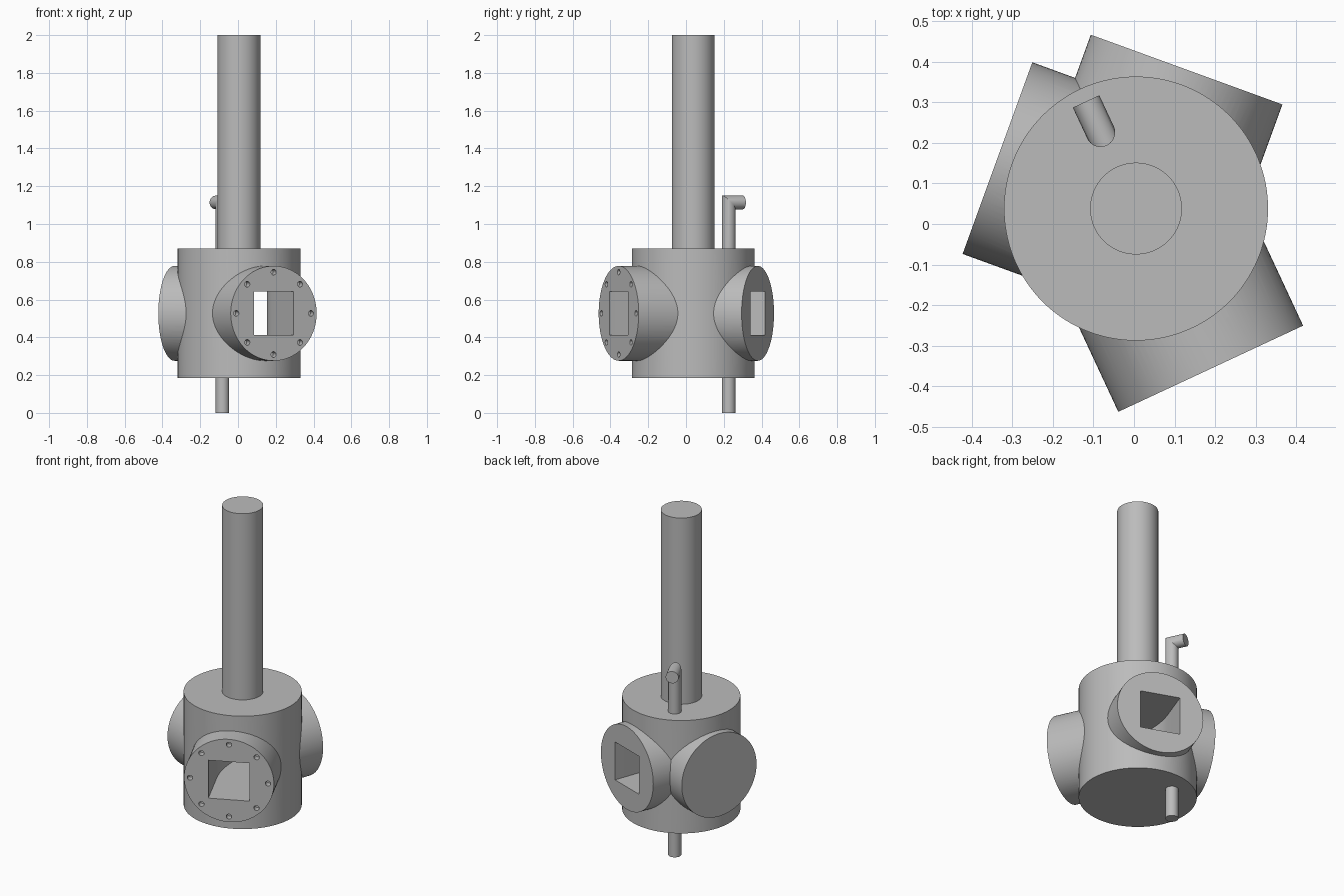
import bpy, bmesh
from math import radians, sin, cos, tan
from mathutils import Vector

if "Cube" in bpy.data.objects:
    bpy.data.objects.remove(bpy.data.objects["Cube"], do_unlink=True)

AXIS = Vector((0.005, 0.038, 0))
PORT_Z = 0.527
NECK_R = 0.251
INLET, OUTLET, BLIND = -65, 70, 160   # port headings in degrees
DUCT = 0.115                          # half width of the square duct

grey = bpy.data.materials.new("metal grey")
grey.use_nodes = True
colour = (0.5, 0.5, 0.5, 1)
grey.diffuse_color = colour
grey.node_tree.nodes["Principled BSDF"].inputs["Base Color"].default_value = colour


def heading(deg):
    return Vector((cos(radians(deg)), sin(radians(deg)), 0))


def loft(name, rings):
    """Skin a closed tube through equal-length rings of points."""
    bm = bmesh.new()
    rows = [[bm.verts.new(p) for p in ring] for ring in rings]
    n = len(rows[0])
    for a, b in zip(rows, rows[1:]):
        for i in range(n):
            j = (i + 1) % n
            bm.faces.new((a[i], a[j], b[j], b[i]))
    bm.faces.new(rows[0][::-1])
    bm.faces.new(rows[-1])
    bmesh.ops.recalc_face_normals(bm, faces=bm.faces)
    mesh = bpy.data.meshes.new(name)
    bm.to_mesh(mesh)
    bm.free()
    mesh.materials.append(grey)
    obj = bpy.data.objects.new(name, mesh)
    bpy.context.collection.objects.link(obj)
    return obj


def rod(name, start, end, radius, sides=96):
    """Cylinder between two points."""
    turn = (end - start).to_track_quat("Z", "Y")
    ring = [turn @ (heading(360 * i / sides) * radius) for i in range(sides)]
    return loft(name, [[p + v for v in ring] for p in (start, end)])


def combine(target, tool, operation):
    """Apply a boolean and discard the tool."""
    mod = target.modifiers.new(operation, "BOOLEAN")
    mod.operation = operation
    mod.solver = "EXACT"
    mod.object = tool
    bpy.context.view_layer.objects.active = target
    bpy.ops.object.modifier_apply(modifier=mod.name)
    bpy.data.objects.remove(tool, do_unlink=True)


def at(z, offset=Vector()):
    return AXIS + offset + Vector((0, 0, z))


# Housing: drum with three round necks
housing = rod("housing", at(0.185), at(0.87), 0.325, 128)
for deg, reach in ((INLET, 0.435), (OUTLET, 0.364), (BLIND, 0.363)):
    neck = rod("neck", at(PORT_Z), at(PORT_Z, heading(deg) * reach), NECK_R)
    combine(housing, neck, "UNION")

# Square duct bending from the inlet to the outlet
bend = 0.41
half = radians((OUTLET - INLET) / 2)
pivot = at(PORT_Z, heading((INLET + OUTLET) / 2) * bend / sin(half))
first, last = INLET + 270, OUTLET + 90
stations = [(at(PORT_Z, heading(INLET) * 0.6), first)]
steps = 16
for i in range(steps + 1):
    deg = first + (last - first) * i / steps
    stations.append((pivot + heading(deg) * bend, deg))
stations.append((at(PORT_Z, heading(OUTLET) * 0.6), last))
up = Vector((0, 0, DUCT))
rings = []
for p, deg in stations:
    side = heading(deg) * DUCT
    rings.append([p - side - up, p + side - up, p + side + up, p - side + up])
combine(housing, loft("duct", rings), "DIFFERENCE")

# Bolt holes around the inlet face
face = at(PORT_Z, heading(INLET) * 0.435)
across = heading(INLET + 90)
for i in range(8):
    spot = heading(45 * i) * 0.218
    p = face + across * spot.x + Vector((0, 0, spot.y))
    hole = rod("hole", p - heading(INLET) * 0.04, p + heading(INLET) * 0.04, 0.015, 24)
    combine(housing, hole, "DIFFERENCE")

# Drive shaft
shaft = rod("drive_shaft", at(0.86), at(2), 0.113)

# Thin pipe below the drum
out = heading(115)
foot = out * 0.207
drain = rod("lower_pipe", at(0, foot), at(0.2, foot), 0.036, 48)

# Thin pipe above the drum with a mitred elbow
circle = [heading(360 * i / 48) * 0.036 for i in range(48)]
elbow_z = 1.114
base = [at(0.86, foot + v) for v in circle]
mitre = [at(elbow_z - v.dot(out), foot + v) for v in circle]
tip = [at(elbow_z - v.dot(out), out * 0.291 + v - out * v.dot(out)) for v in circle]
elbow = loft("elbow_pipe", [base, mitre, tip])

# Smooth the round walls and keep the rims sharp
for obj in (housing, shaft, drain, elbow):
    bpy.ops.object.select_all(action="DESELECT")
    obj.select_set(True)
    bpy.context.view_layer.objects.active = obj
    bpy.ops.object.shade_smooth_by_angle(angle=radians(30))
